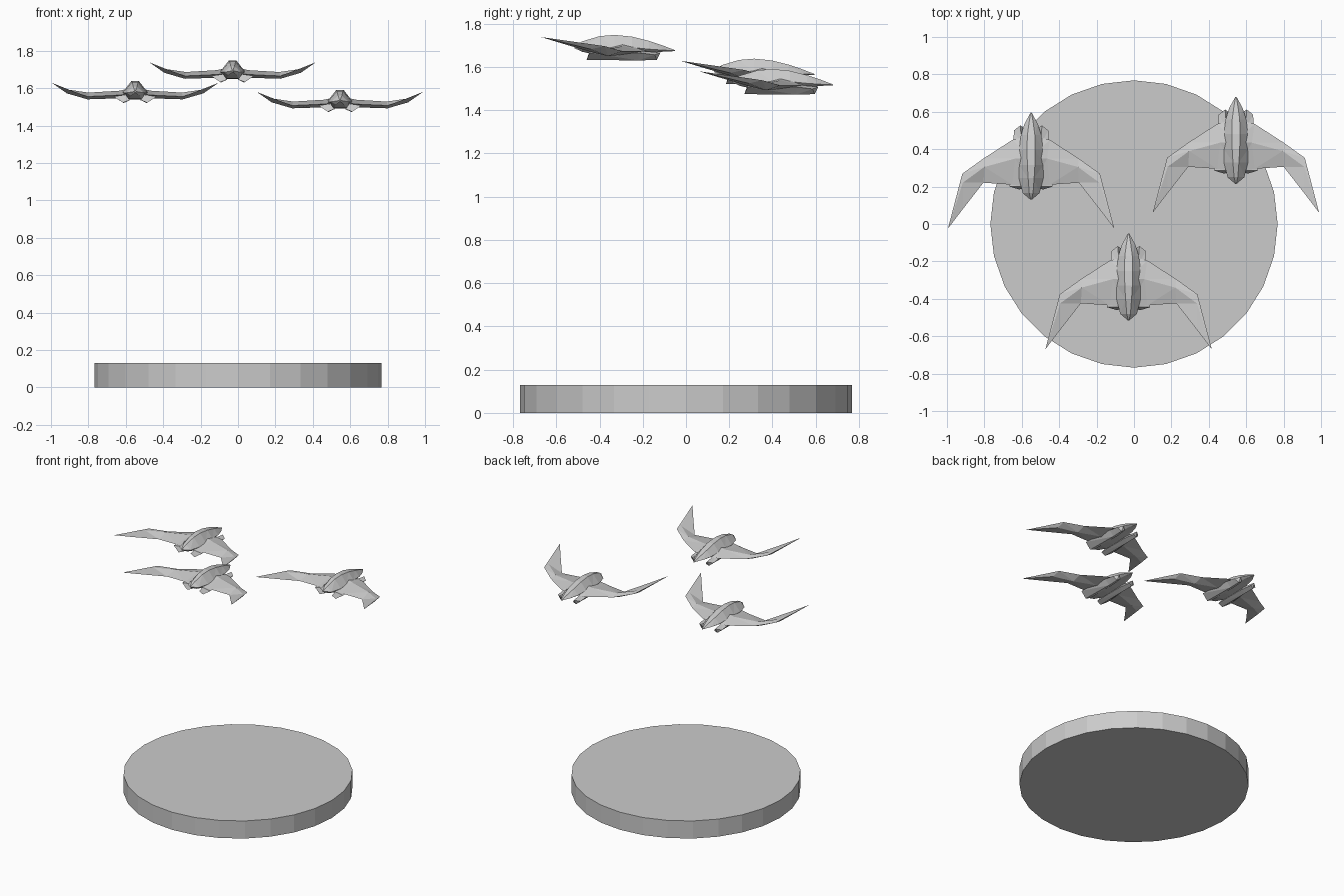
import bpy
import bmesh
import math

cube = bpy.data.objects.get("Cube")
if cube:
    bpy.data.objects.remove(cube, do_unlink=True)

grey = bpy.data.materials.new("light_grey")
grey.use_nodes = True
grey.diffuse_color = (0.6, 0.6, 0.6, 1)
grey.node_tree.nodes["Principled BSDF"].inputs["Base Color"].default_value = (0.6, 0.6, 0.6, 1)


def loft(name, rings):
    """Skin a list of equal-length rings and cap both ends."""
    bm = bmesh.new()
    loops = [[bm.verts.new(p) for p in ring] for ring in rings]
    n = len(loops[0])
    for a, b in zip(loops, loops[1:]):
        for i in range(n):
            j = (i + 1) % n
            bm.faces.new((a[i], a[j], b[j], b[i]))
    bm.faces.new(loops[0])
    bm.faces.new(loops[-1][::-1])
    bmesh.ops.remove_doubles(bm, verts=bm.verts, dist=0.0005)
    bmesh.ops.triangulate(bm, faces=[f for f in bm.faces if len(f.verts) == 4])
    bmesh.ops.recalc_face_normals(bm, faces=bm.faces)
    mesh = bpy.data.meshes.new(name)
    bm.to_mesh(mesh)
    bm.free()
    mesh.materials.append(grey)
    return mesh


# Fuselage: y, shoulder half width, shoulder z, ridge half width, ridge z, belly z
stations = [
    (0.155, 0.004, 0.062, 0.002, 0.066, 0.056),
    (0.19, 0.045, 0.055, 0.010, 0.088, 0.040),
    (0.27, 0.065, 0.055, 0.016, 0.112, 0.022),
    (0.34, 0.065, 0.060, 0.020, 0.118, 0.020),
    (0.42, 0.064, 0.060, 0.022, 0.110, 0.024),
    (0.50, 0.055, 0.052, 0.020, 0.090, 0.034),
    (0.56, 0.036, 0.048, 0.012, 0.070, 0.040),
    (0.62, 0.003, 0.045, 0.002, 0.047, 0.043),
]
fuselage = loft("fuselage", [
    [(-w, y, zs), (-r, y, zt), (r, y, zt), (w, y, zs), (w * 0.5, y, zb), (-w * 0.5, y, zb)]
    for y, w, zs, r, zt, zb in stations])

# Wing: leading edge, top crease, trailing edge, underside at each span position
wing = loft("wing", [
    [(0.0, 0.50, 0.045), (0.0, 0.38, 0.085), (0.0, 0.22, 0.050), (0.0, 0.36, 0.025)],
    [(0.10, 0.475, 0.042), (0.085, 0.375, 0.066), (0.10, 0.235, 0.042), (0.10, 0.36, 0.025)],
    [(0.255, 0.375, 0.042), (0.25, 0.33, 0.056), (0.255, 0.246, 0.035), (0.255, 0.31, 0.020)],
    [(0.368, 0.294, 0.066), (0.365, 0.246, 0.073), (0.365, 0.105, 0.076), (0.365, 0.23, 0.052)],
    [(0.445, 0.0, 0.108)] * 4,
])

# Engine pod slung under each wing root
engine = loft("engine", [
    [(0.115, 0.225, 0.035), (0.065, 0.21, 0.002), (0.03, 0.215, 0.016), (0.05, 0.225, 0.045)],
    [(0.095, 0.45, 0.035), (0.062, 0.45, 0.0), (0.028, 0.45, 0.016), (0.05, 0.45, 0.045)],
    [(0.092, 0.525, 0.026), (0.064, 0.535, 0.002), (0.040, 0.54, 0.014), (0.058, 0.552, 0.036)],
])

# Three craft in formation
craft = {
    "lead": (-0.029, -0.67, 1.63),
    "right": (-0.55, -0.025, 1.52),
    "left": (0.545, 0.06, 1.472),
}
for prefix, place in craft.items():
    for part, mesh, paired in (("fuselage", fuselage, False), ("wings", wing, True), ("engines", engine, True)):
        ob = bpy.data.objects.new(f"{prefix}_craft_{part}", mesh)
        bpy.context.collection.objects.link(ob)
        ob.location = place
        if paired:
            mirror = ob.modifiers.new("mirror", 'MIRROR')
            mirror.use_axis[0] = True

# Round display base
bpy.ops.mesh.primitive_cylinder_add(vertices=28, radius=0.768, depth=0.13, location=(0, 0, 0.065))
base = bpy.context.object
base.name = "round_base"
base.data.materials.append(grey)
